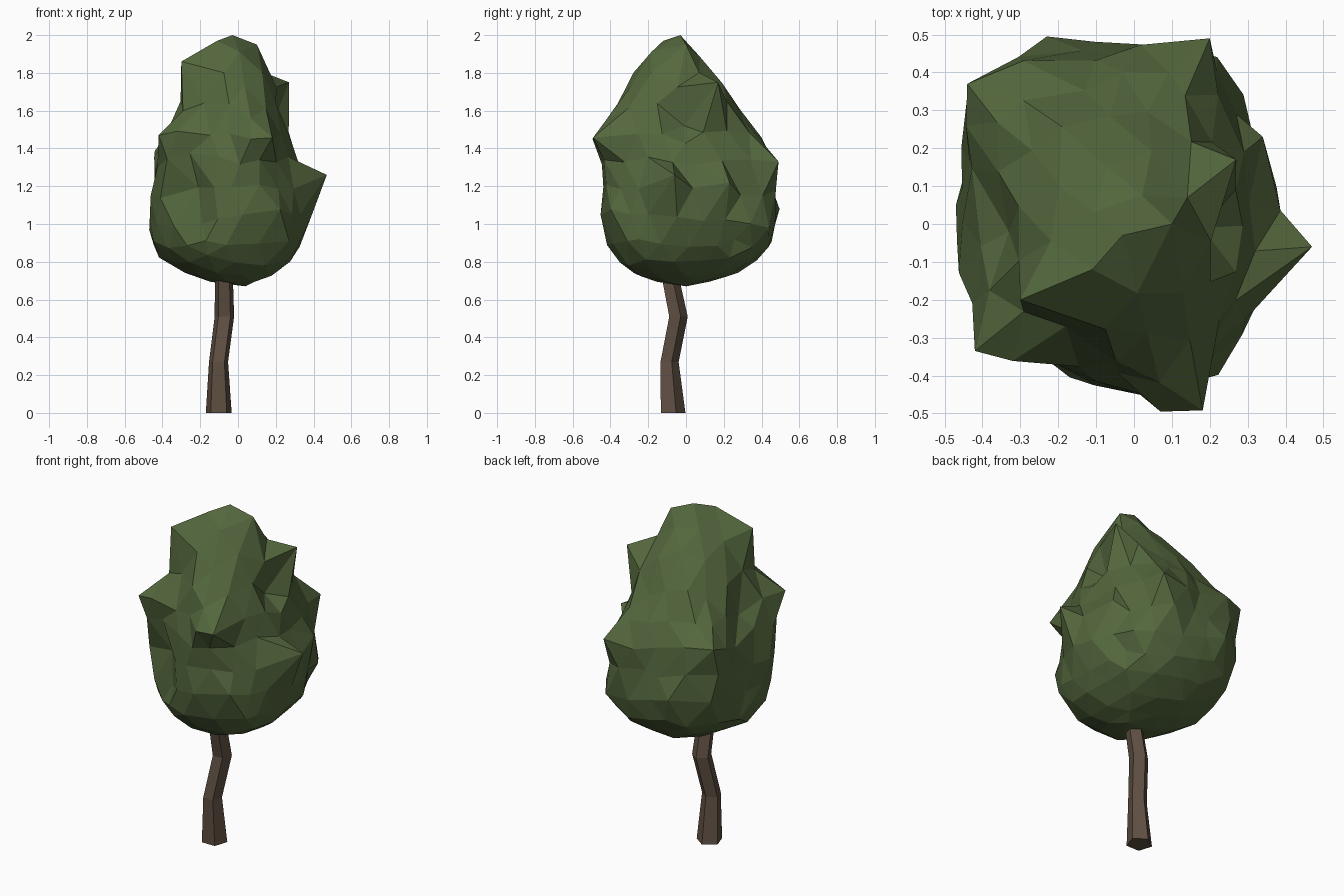
import bpy, bmesh, math, random
from mathutils import Vector

if "Cube" in bpy.data.objects:
    bpy.data.objects.remove(bpy.data.objects["Cube"])

random.seed(4)


def material(name, rgb):
    m = bpy.data.materials.new(name)
    m.diffuse_color = (*rgb, 1)
    m.use_nodes = True
    m.node_tree.nodes["Principled BSDF"].inputs["Base Color"].default_value = m.diffuse_color
    return m


def add_object(name, bm, mat):
    bmesh.ops.recalc_face_normals(bm, faces=bm.faces)
    me = bpy.data.meshes.new(name)
    bm.to_mesh(me)
    bm.free()
    me.materials.append(mat)
    ob = bpy.data.objects.new(name, me)
    bpy.context.collection.objects.link(ob)


leaf = material("leaf green", (0.088, 0.136, 0.047))
bark = material("bark brown", (0.115, 0.079, 0.055))

# Trunk: bent five-sided tube (x, y, z, radius)
path = [(-.102, -.075, 0, .072), (-.103, -.092, .27, .053),
        (-.072, -.045, .51, .054), (-.075, -.09, .73, .05), (-.07, -.09, .80, .045)]
bm = bmesh.new()
rings = []
for x, y, z, r in path:
    angles = [math.radians(90 + 72 * i) for i in range(5)]
    rings.append([bm.verts.new((x + r * math.cos(a), y + r * math.sin(a), z)) for a in angles])
for a, b in zip(rings, rings[1:]):
    for i in range(5):
        j = (i + 1) % 5
        bm.faces.new((a[i], a[j], b[j], b[i]))
bm.faces.new(rings[0])
bm.faces.new(rings[-1])
add_object("trunk", bm, bark)

# Crown: icosphere fitted to a body profile (z, x min, x max, y min, y max)
profile = [(.67, .04, .04, 0, 0), (.70, -.19, .13, -.20, .16), (.755, -.31, .23, -.32, .33),
           (.85, -.44, .33, -.40, .43), (1.0, -.46, .37, -.45, .46), (1.18, -.44, .37, -.43, .46),
           (1.36, -.42, .31, -.43, .43), (1.52, -.33, .25, -.38, .36), (1.70, -.28, .21, -.34, .24),
           (1.87, -.16, .13, -.22, .11), (2.0, -.03, -.03, -.03, -.03)]
bm = bmesh.new()
bmesh.ops.create_icosphere(bm, subdivisions=3, radius=1)
for v in bm.verts:
    d = v.co.normalized()
    u = math.acos(max(-1, min(1, -d.z))) / math.pi * (len(profile) - 1)
    k = min(int(u), len(profile) - 2)
    z, x0, x1, y0, y1 = (p + (q - p) * (u - k) for p, q in zip(profile[k], profile[k + 1]))
    a = math.atan2(d.y, d.x)
    v.co = ((x0 + x1) / 2 + (x1 - x0) / 2 * math.cos(a),
            (y0 + y1) / 2 + (y1 - y0) / 2 * math.sin(a), z)
    if .75 < z < 1.9:
        v.co += Vector([random.uniform(-.015, .015) for _ in range(3)])

# Leafy lumps and dents: pull the nearest point to each target (x, y, z, reach)
lumps = [
    # broad fullness and grooves of the lower crown
    (-.43, -.25, 1.13, .26), (-.215, -.325, 1.2, .22), (-.19, -.34, 1.0, .2),
    (.215, -.40, 1.08, .24), (.27, -.31, .91, .2), (.22, .44, .98, .22),
    (.27, .29, 1.15, .16), (-.43, .34, 1.06, .26), (-.47, .05, .97, .15),
    (-.40, .13, 1.3, .13), (-.05, .45, 1.2, .14), (-.21, -.31, 1.36, .15),
    # pointed lumps
    (.47, -.06, 1.26, .18), (.27, .17, 1.75, .16), (-.30, -.20, 1.86, .19),
    (-.42, -.335, 1.47, .22), (.19, -.47, 1.45, .18), (.07, -.495, 1.45, .18),
    (.20, .49, 1.33, .22), (-.23, .495, 1.08, .24), (-.44, .37, 1.39, .24),
    (.34, .23, 1.22, .13), (.10, .0, 1.95, .14), (-.11, -.12, 1.97, .14),
    # dents
    (-.33, -.02, 1.42, .15), (.18, -.01, 1.52, .14), (-.18, -.27, 1.64, .12)]
for x, y, z, reach in lumps:
    target = Vector((x, y, z))
    near = min(bm.verts, key=lambda v: (v.co - target).length)
    start = near.co.copy()
    for v in bm.verts:
        w = max(0, 1 - (v.co - start).length / reach)
        v.co += (target - start) * w
add_object("leaf_crown", bm, leaf)
